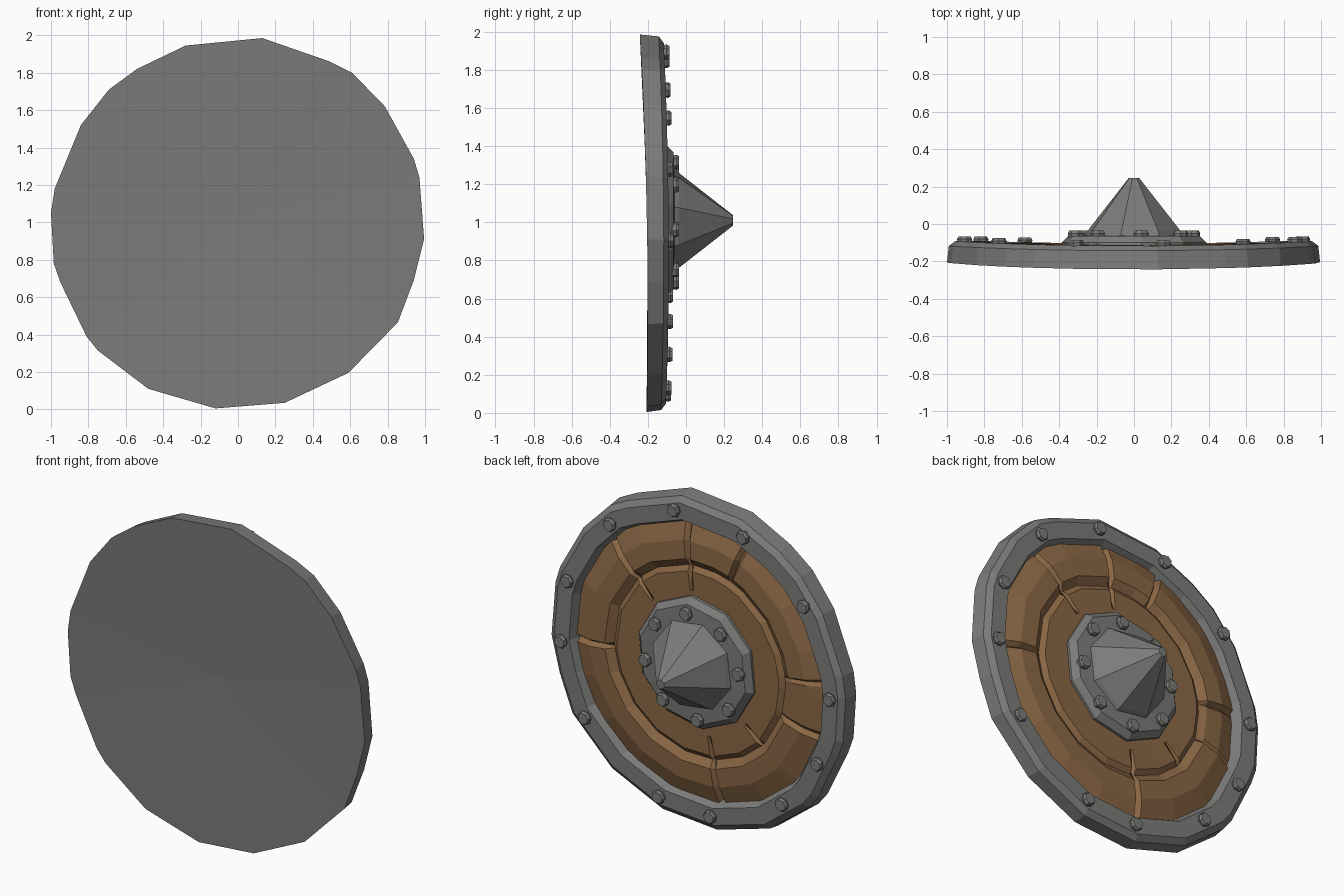
import bpy, bmesh, math

cube = bpy.data.objects.get("Cube")
if cube:
    bpy.data.objects.remove(cube)


def material(name, colour):
    m = bpy.data.materials.new(name)
    m.use_nodes = True
    m.diffuse_color = colour
    m.node_tree.nodes["Principled BSDF"].inputs["Base Color"].default_value = colour
    return m


IRON = material("iron grey", (0.2, 0.2, 0.195, 1))
WOOD = material("brown wood", (0.26, 0.138, 0.06, 1))


def warp(x, z, tilt=.006):
    """Slight hand-made bend of the whole disc."""
    return 0.02 * x * x - tilt * z


def finish(name, bm, mat):
    bmesh.ops.recalc_face_normals(bm, faces=bm.faces)
    mesh = bpy.data.meshes.new(name)
    bm.to_mesh(mesh)
    bm.free()
    mesh.materials.append(mat)
    obj = bpy.data.objects.new(name, mesh)
    bpy.context.collection.objects.link(obj)
    return obj


def add_ring(bm, points):
    return [bm.verts.new(p) for p in points]


def bridge(bm, a, b):
    n = len(a)
    for i in range(n):
        j = (i + 1) % n
        bm.faces.new((a[i], a[j], b[j], b[i]))


def fan(bm, ring, centre):
    c = bm.verts.new(centre)
    for i, v in enumerate(ring):
        bm.faces.new((v, ring[(i + 1) % len(ring)], c))


def polar(r, degrees):
    a = math.radians(degrees)
    return r * math.cos(a), r * math.sin(a)


# Iron rim and backing plate: uneven outline swept through a chamfered section
outline = [(-.28, .945), (.13, .985), (.49, .86), (.61, .8), (.785, .62),
           (.94, .34), (.97, .24), (.995, -.09), (.94, -.31), (.855, -.535),
           (.59, -.805), (.25, -.965), (-.12, -.995), (-.48, -.89),
           (-.75, -.685), (-.81, -.61), (-.95, -.32), (-.985, -.22),
           (-1, .05), (-.98, .18), (-.84, .52), (-.69, .71), (-.54, .82)]
section = [(1, -.225, .018), (.99, -.137, .006), (.955, -.111, .006),
           (.855, -.111, .006), (.825, -.17, .006)]
bm = bmesh.new()
rings = [add_ring(bm, [(x * s, y + warp(x, z, tilt), z * s + 1) for x, z in outline])
         for s, y, tilt in section]
for a, b in zip(rings, rings[1:]):
    bridge(bm, a, b)
fan(bm, rings[0], (0, -.2, 1.04))
finish("iron_rim_and_backing", bm, IRON)

# Wooden face: inner disc and outer planks parted by a channel and split by grooves
plank_seams = [-163, -100, -5, 45, 84, 111, 174]
inner_cracks = [-138, -100, 45, 84]
seams = sorted(set(plank_seams + inner_cracks))
angles = [a for a in range(-180, 180, 20)
          if all(abs((a - s + 180) % 360 - 180) > 5 for s in seams)]
for s in seams:
    angles += [s - 1.6, s, s + 1.6]
angles.sort()
profile = [(.3, -.118), (.43, -.118), (.545, -.118), (.575, -.14),
           (.62, -.108), (.73, -.113), (.86, -.16)]
bm = bmesh.new()
rings = []
for k, (r, y) in enumerate(profile):
    points = []
    for a in angles:
        depth = 0
        if (k > 3 and a in plank_seams) or (k == 2 and a in inner_cracks):
            depth = .03
        elif k > 3 and (a > 174 or a < -163):
            depth = .015          # one short sunken plank
        x, z = polar(r, a)
        points.append((x, y - depth + warp(x, z), z + 1))
    rings.append(add_ring(bm, points))
for a, b in zip(rings, rings[1:]):
    bridge(bm, a, b)
finish("wooden_face", bm, WOOD)


def turned(name, sides, profile, spin, centre):
    """Faceted solid turned about the y axis, capped at its outer end."""
    bm = bmesh.new()
    rings = []
    for r, y in profile:
        pts = [polar(r, spin + i * 360 / sides) for i in range(sides)]
        rings.append(add_ring(bm, [(centre[0] + x, centre[1] + y, centre[2] + z)
                                   for x, z in pts]))
    for a, b in zip(rings, rings[1:]):
        bridge(bm, a, b)
    bm.faces.new(rings[-1])
    return finish(name, bm, IRON)


# Central boss: ten-sided flange and blunt spike
turned("boss_flange", 10, [(.395, -.14), (.395, -.1), (.36, -.065), (.2, -.058)], 12, (0, 0, 1.01))
turned("boss_spike", 8, [(.275, -.07), (.26, -.04), (.028, .247)], 15, (0, 0, 1.01))


# Bolts with chamfered heads
def bolt(name, r, angle, y):
    x, z = polar(r, angle)
    turned(name, 7, [(.038, -.01), (.042, .014), (.034, .028)], angle, (x, y, z + 1))


rim_bolts = [80, 50, 18, -6, -35, -74, -96, -130, -155, 178, 143, 110]
for i, a in enumerate(rim_bolts):
    x, z = polar(.905, a)
    bolt(f"rim_bolt_{i + 1}", .905, a, -.111 + warp(x, z))
for i in range(8):
    bolt(f"boss_bolt_{i + 1}", .315, 38 + i * 45, -.064)
